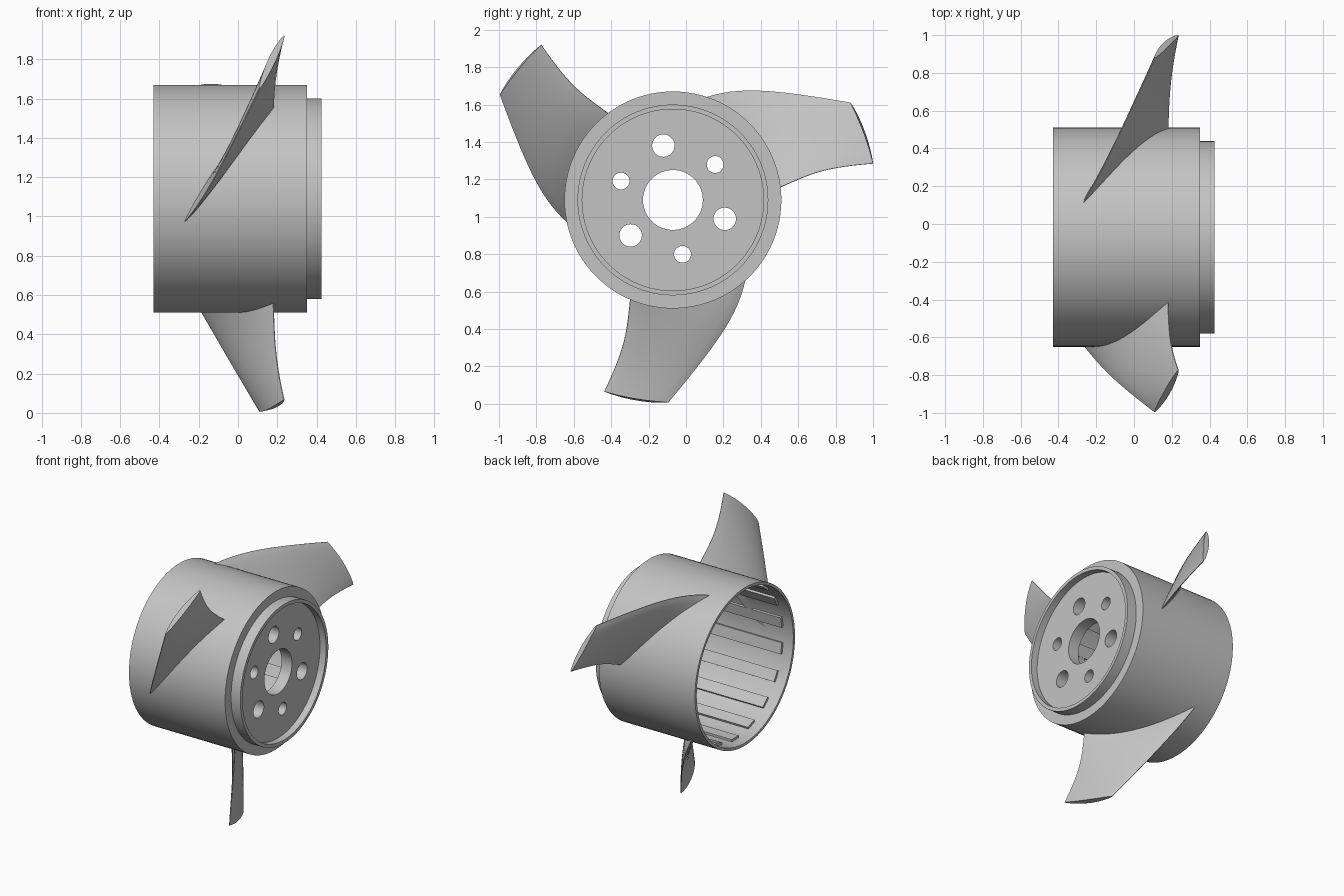
import bpy, bmesh, math
from mathutils import Vector, Matrix

cube = bpy.data.objects.get("Cube")
if cube:
    bpy.data.objects.remove(cube)

CENTRE = Vector((0, -0.07, 1.09))
R = 0.58

grey = bpy.data.materials.new("plain grey")
grey.use_nodes = True
grey.diffuse_color = (0.55, 0.55, 0.55, 1)
grey.node_tree.nodes["Principled BSDF"].inputs["Base Color"].default_value = (0.55, 0.55, 0.55, 1)


def polar(r, angle, x):
    """Point at a radius and angle around the hub axis, which runs along x."""
    return Vector((x, r * math.cos(angle), r * math.sin(angle)))


def finish(name, bm, sharp=30):
    bmesh.ops.recalc_face_normals(bm, faces=bm.faces)
    mesh = bpy.data.meshes.new(name)
    bm.to_mesh(mesh)
    bm.free()
    mesh.materials.append(grey)
    ob = bpy.data.objects.new(name, mesh)
    ob.location = CENTRE
    bpy.context.collection.objects.link(ob)
    activate(ob)
    bpy.ops.object.shade_smooth_by_angle(angle=math.radians(sharp))
    return ob


def activate(ob):
    bpy.ops.object.select_all(action='DESELECT')
    ob.select_set(True)
    bpy.context.view_layer.objects.active = ob


def loft(bm, rings, close):
    """Skin closed rings of points; join the last to the first or cap both ends."""
    vs = [[bm.verts.new(p) for p in ring] for ring in rings]
    n = len(vs[0])
    for i in range(len(vs) if close else len(vs) - 1):
        a, b = vs[i], vs[(i + 1) % len(vs)]
        for j in range(n):
            k = (j + 1) % n
            bm.faces.new((a[j], a[k], b[k], b[j]))
    if not close:
        bm.faces.new(vs[0])
        bm.faces.new(vs[-1])


# Hub: hollow drum, stepped collar, recessed end plate and bore in one lathed profile
profile = [(R, -0.43), (R, 0.35), (0.51, 0.35), (0.51, 0.425), (0.485, 0.425),
           (0.485, 0.375), (0.16, 0.375), (0.16, 0.29), (0.56, 0.29), (0.56, -0.43)]
bm = bmesh.new()
SEG = 96
loft(bm, [[polar(r, i * math.tau / SEG, x) for r, x in profile] for i in range(SEG)], True)
hub = finish("hub", bm)

# Six holes through the end plate, alternating large and small
bm = bmesh.new()
for i in range(6):
    radius = 0.045 if i % 2 else 0.06
    place = Matrix.Translation(polar(0.295, math.radians(100 + 60 * i), 0.33))
    bmesh.ops.create_cone(bm, cap_ends=True, segments=32, radius1=radius, radius2=radius,
                          depth=0.3, matrix=place @ Matrix.Rotation(math.pi / 2, 4, 'Y'))
cutter = finish("hole_cutter", bm)
cutter.hide_render = True
activate(hub)
cut = hub.modifiers.new("holes", 'BOOLEAN')
cut.operation = 'DIFFERENCE'
cut.solver = 'EXACT'
cut.object = cutter
bpy.ops.object.modifier_apply(modifier=cut.name)
bpy.data.objects.remove(cutter)
bpy.ops.object.shade_smooth_by_angle(angle=math.radians(30))

# Raised strips along the inside of the drum
bm = bmesh.new()
for i in range(18):
    turn = Matrix.Rotation(i * math.tau / 18, 4, 'X')
    size = Matrix.Diagonal((0.6, 0.08, 0.025, 1))
    bmesh.ops.create_cube(bm, size=1,
                          matrix=turn @ Matrix.Translation((-0.05, 0, 0.555)) @ size)
finish("inner_strips", bm)

# Blade edges from root to tip: radius, angle in degrees, position along the axis
LEAD = [(0.57, 73, -0.28), (0.72, 54.3, -0.14), (0.876, 40.1, -0.02), (1.083, 28.7, 0.11)]
TRAIL = [(0.57, 6.5, 0.18), (0.73, 10.2, 0.186), (0.886, 11.1, 0.2), (1.088, 10.3, 0.235)]


def along(points, t):
    """Smooth curve through four evenly spaced control points."""
    s = t * 3
    out = Vector((0, 0, 0))
    for i, p in enumerate(points):
        w = 1
        for j in range(4):
            if j != i:
                w *= (s - j) / (i - j)
        out += Vector(p) * w
    return out


def camber(t, u):
    r, a, x = along(LEAD, t).lerp(along(TRAIL, t), u)
    return polar(r, math.radians(a), x)


def blade_section(t, n=14):
    front, back = [], []
    for i in range(n + 1):
        u = i / n
        p = camber(t, u)
        e = 0.01
        normal = (camber(t, u + e) - camber(t, u - e)).cross(camber(t + e, u) - camber(t - e, u))
        half = (0.026 - 0.009 * t) * math.sin(math.pi * u) ** 0.7 + 0.002 if 0 < i < n else 0.002
        front.append(p + normal.normalized() * half)
        back.append(p - normal.normalized() * half)
    return front + back[::-1]


# Three twisted blades
for i, name in enumerate(("back_blade", "upper_blade", "lower_blade")):
    bm = bmesh.new()
    loft(bm, [blade_section(k / 16) for k in range(17)], False)
    bmesh.ops.rotate(bm, verts=bm.verts, cent=(0, 0, 0),
                     matrix=Matrix.Rotation(i * math.tau / 3, 3, 'X'))
    finish(name, bm, 40)
